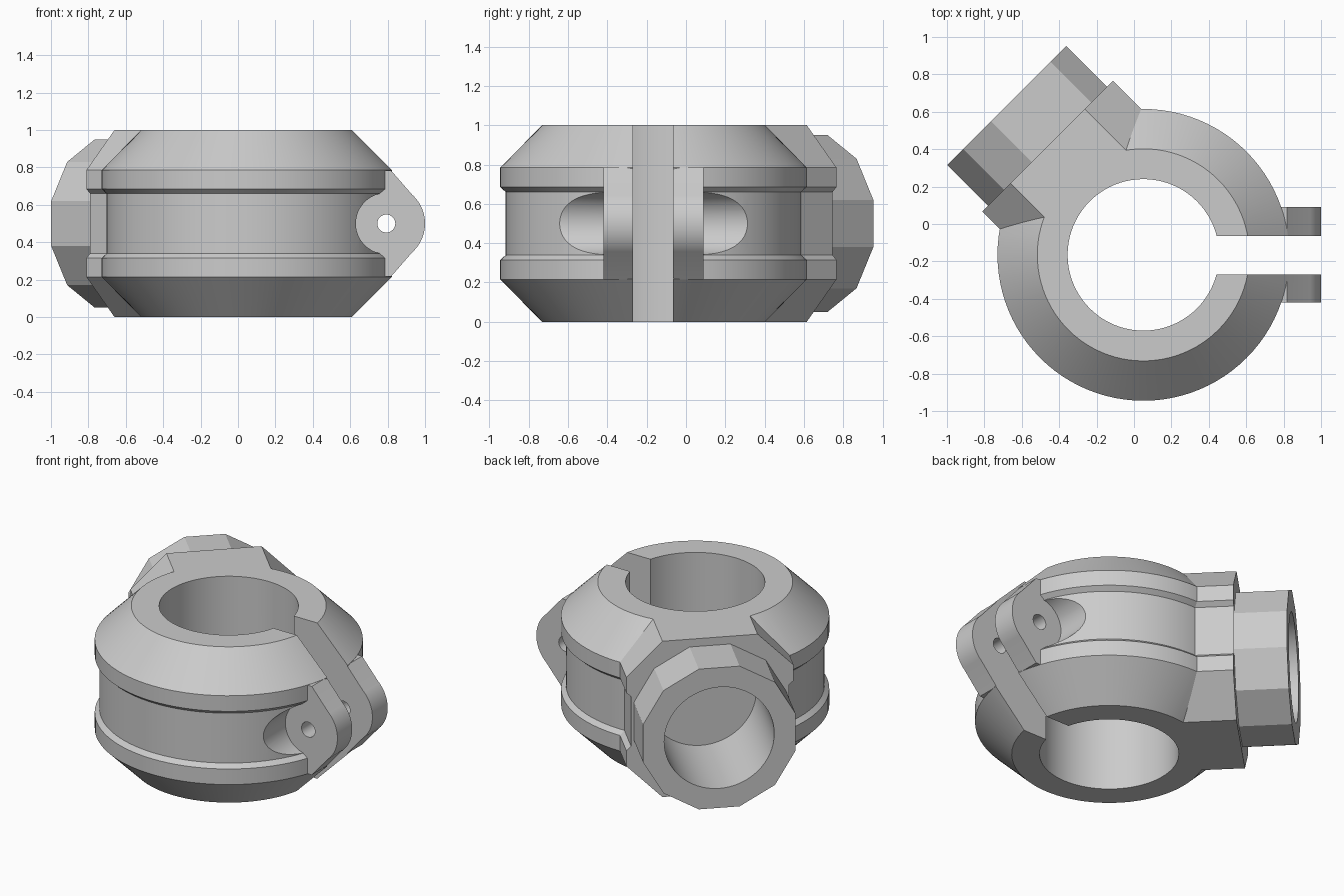
import bpy, bmesh, math
from mathutils import Matrix, Vector

if "Cube" in bpy.data.objects:
    bpy.data.objects.remove(bpy.data.objects["Cube"])

CX, CY = 0.05, -0.165          # ring axis
SLOT_LOW, SLOT_HIGH = -0.27, -0.065
EAR_X, EAR_R = 0.793, 0.207    # clamp bolt axis and ear radius
U = Vector((-1, 1, 0)).normalized()   # socket direction
V = Vector((1, 1, 0)).normalized()    # across the socket
V_OFF = 0.049

grey = bpy.data.materials.new("grey")
grey.diffuse_color = (0.6, 0.6, 0.6, 1)
grey.use_nodes = True
grey.node_tree.nodes["Principled BSDF"].inputs["Base Color"].default_value = grey.diffuse_color


def finish(name, bm):
    bmesh.ops.recalc_face_normals(bm, faces=bm.faces)
    mesh = bpy.data.meshes.new(name)
    bm.to_mesh(mesh)
    bm.free()
    mesh.materials.append(grey)
    obj = bpy.data.objects.new(name, mesh)
    bpy.context.collection.objects.link(obj)
    return obj


def prism(name, outline, origin, a, b, axis, start, end):
    """Extrude a 2D outline, laid out along a and b, from start to end on axis."""
    bm = bmesh.new()
    o, a, b, axis = Vector(origin), Vector(a), Vector(b), Vector(axis)
    rings = [[bm.verts.new(o + a * p + b * q + axis * t) for p, q in outline]
             for t in (start, end)]
    n = len(outline)
    for i in range(n):
        j = (i + 1) % n
        bm.faces.new((rings[0][i], rings[0][j], rings[1][j], rings[1][i]))
    bm.faces.new(rings[0])
    bm.faces.new(rings[1])
    return finish(name, bm)


def circle(r, n, phase=0.0):
    return [(r * math.cos(phase + 2 * math.pi * i / n),
             r * math.sin(phase + 2 * math.pi * i / n)) for i in range(n)]


def lathe(name, profile, n):
    """Solid of revolution around the ring axis."""
    bm = bmesh.new()
    rows = [[bm.verts.new((CX + x * r, CY + y * r, z)) for x, y in circle(1, n)]
            for r, z in profile]
    for lo, hi in zip(rows, rows[1:]):
        for i in range(n):
            j = (i + 1) % n
            bm.faces.new((lo[i], lo[j], hi[j], hi[i]))
    bm.faces.new(rows[0])
    bm.faces.new(rows[-1])
    return finish(name, bm)


def combine(target, other, operation):
    mod = target.modifiers.new(operation.lower(), 'BOOLEAN')
    mod.object, mod.operation, mod.solver = other, operation, 'EXACT'
    bpy.context.view_layer.objects.active = target
    bpy.ops.object.modifier_apply(modifier=mod.name)
    bpy.data.objects.remove(other)


def grooved(side):
    """Bevelled edge with a shallow groove; side is the outermost distance."""
    return [(side - 0.213, 0), (side, 0.215), (side, 0.315), (side - 0.028, 0.34),
            (side - 0.028, 0.66), (side, 0.685), (side, 0.785), (side - 0.213, 1)]


X, Y, Z = (1, 0, 0), (0, 1, 0), (0, 0, 1)
ring_origin = (CX, CY, 0)
socket_origin = Vector(ring_origin) + V * V_OFF + Vector((0, 0, 0.5))

# Clamp ring
body = lathe("clamp_body", grooved(0.78), 96)

# Bolt head pockets on both sides
for sign in (-1, 1):
    mid = (SLOT_LOW + SLOT_HIGH) / 2
    pocket = prism("pocket_cutter", circle(0.163, 48), (EAR_X, mid, 0.5), X, Z, Y,
                   sign * 0.2, sign * 1.0)
    combine(body, pocket, 'DIFFERENCE')

# Ears: rounded tab, split later by the slot
arc = [(EAR_X + EAR_R * math.cos(t), 0.5 + EAR_R * math.sin(t))
       for t in (math.radians(-48 + 4 * i) for i in range(25))]
ear = [(0.52, 0.216), (0.818, 0.216)] + arc + [(0.818, 0.784), (0.52, 0.784)]
combine(body, prism("ears", ear, (0, 0, 0), X, Z, Y, -0.42, 0.09), 'UNION')

# Socket block with the same grooved edge on both sides
half = grooved(0.494)
block = half + [(-w, z) for w, z in reversed(half)]
combine(body, prism("socket_block", block, Vector(ring_origin) + V * V_OFF, V, Z, U,
                    0.3, 0.7725), 'UNION')

# Twelve-sided socket
socket = circle(0.45 / math.cos(math.pi / 12), 12, math.pi / 12)
combine(body, prism("socket", socket, socket_origin, V, Z, U, 0.6, 1.082), 'UNION')

# Cuts: main bore, blind socket bore, slot and bolt hole
cuts = [
    prism("main_bore", circle(0.405, 80), ring_origin, X, Y, Z, -0.2, 1.2),
    prism("socket_bore", circle(0.325, 64), socket_origin, V, Z, U, 0.48, 1.3),
    prism("slot", [(CX, SLOT_LOW), (1.2, SLOT_LOW), (1.2, SLOT_HIGH), (CX, SLOT_HIGH)],
          (0, 0, 0), X, Y, Z, -0.2, 1.2),
    prism("bolt_hole", circle(0.048, 32), (EAR_X, 0, 0.5), X, Z, Y, -0.8, 0.5),
]
for cutter in cuts:
    combine(body, cutter, 'DIFFERENCE')

# Smooth the round walls and keep the edges crisp
bpy.ops.object.select_all(action='DESELECT')
body.select_set(True)
bpy.context.view_layer.objects.active = body
bpy.ops.object.shade_smooth_by_angle(angle=math.radians(25))
